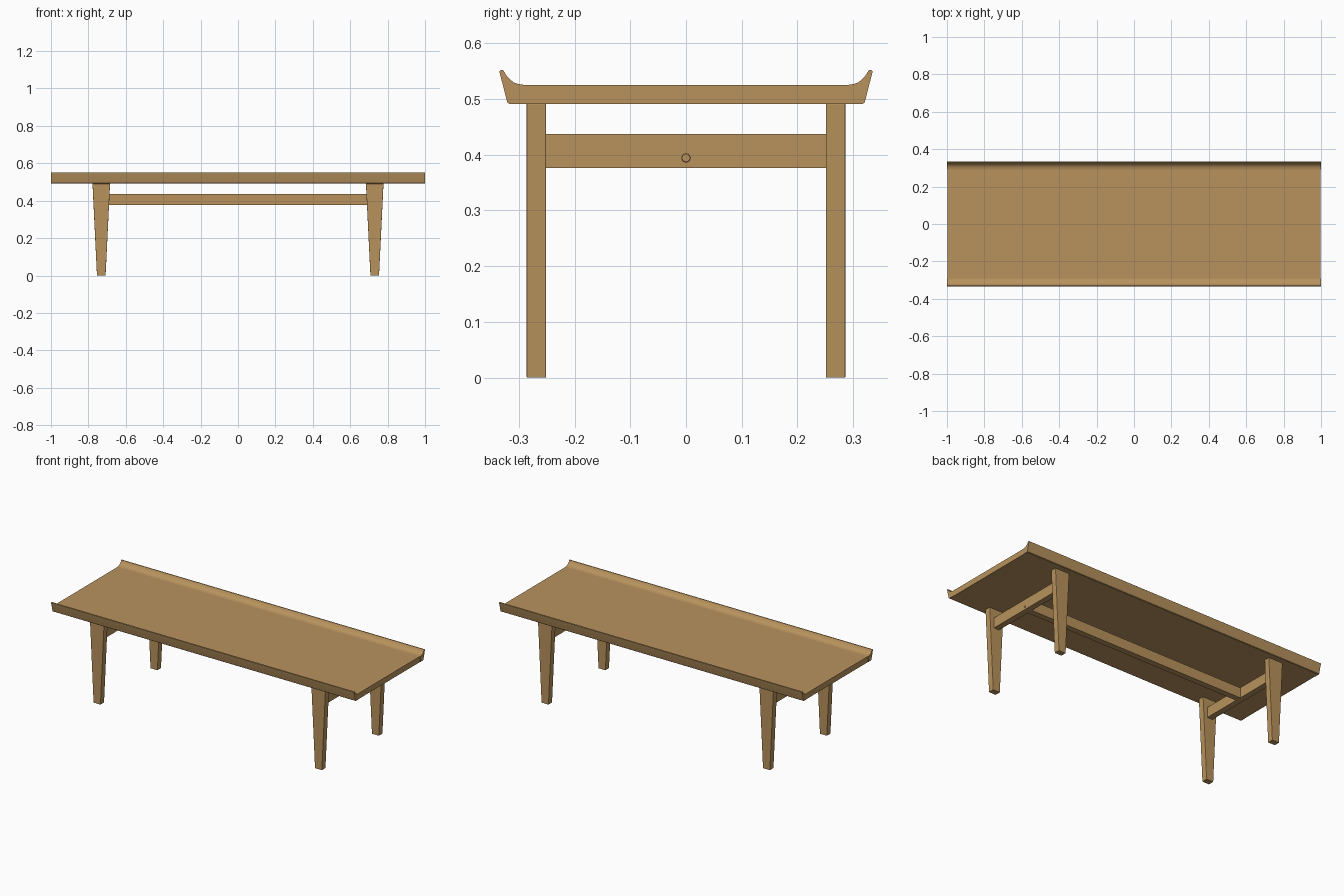
import bpy, bmesh, math
from mathutils import Vector

if "Cube" in bpy.data.objects:
    bpy.data.objects.remove(bpy.data.objects["Cube"])

wood = bpy.data.materials.new("warm wood")
wood.diffuse_color = (0.48, 0.29, 0.11, 1)
wood.use_nodes = True
wood.node_tree.nodes["Principled BSDF"].inputs["Base Color"].default_value = wood.diffuse_color


def make(name, bm, bevel=0.0):
    bmesh.ops.recalc_face_normals(bm, faces=bm.faces)
    me = bpy.data.meshes.new(name)
    bm.to_mesh(me)
    bm.free()
    me.materials.append(wood)
    ob = bpy.data.objects.new(name, me)
    bpy.context.collection.objects.link(ob)
    if bevel:
        m = ob.modifiers.new("soft edges", 'BEVEL')
        m.width, m.segments, m.limit_method = bevel, 2, 'ANGLE'
        m.angle_limit = math.radians(40)
    return ob


def prism(name, points, sweep, bevel=0.0):
    """Extrude a closed outline along the sweep vector."""
    bm = bmesh.new()
    face = bm.faces.new([bm.verts.new(p) for p in points])
    ext = bmesh.ops.extrude_face_region(bm, geom=[face])
    bmesh.ops.translate(bm, vec=Vector(sweep),
                        verts=[v for v in ext["geom"] if isinstance(v, bmesh.types.BMVert)])
    return make(name, bm, bevel)


def box(name, x0, x1, y0, y1, z0, z1, bevel=0.0):
    return prism(name, [(x0, y0, z0), (x1, y0, z0), (x1, y1, z0), (x0, y1, z0)],
                 (0, 0, z1 - z0), bevel)


# Flat top board
box("top_board", -0.998, 0.998, -0.291, 0.291, 0.491, 0.525)

# Flared lips along both long sides
lip = [(0.291, 0.491), (0.317, 0.491), (0.3205, 0.4935), (0.334, 0.546),
       (0.3345, 0.550), (0.332, 0.552), (0.328, 0.5515), (0.325, 0.547),
       (0.321, 0.540), (0.315, 0.534), (0.308, 0.529), (0.300, 0.5265), (0.291, 0.525)]
for s, side in ((-1, "front"), (1, "back")):
    ob = prism(side + "_lip", [(-1, s * y, z) for y, z in lip], (2, 0, 0))
    bpy.context.view_layer.objects.active = ob
    ob.select_set(True)
    bpy.ops.object.shade_smooth_by_angle(angle=math.radians(35))
    ob.select_set(False)

LEG_X = 0.731
for sx, end in ((-1, "left"), (1, "right")):
    # Legs tapering toward the floor
    for sy, side in ((-1, "front"), (1, "back")):
        outline = [(-0.023, 0), (0.023, 0), (0.047, 0.491), (-0.047, 0.491)]
        prism(f"{side}_{end}_leg", [(sx * LEG_X + x, sy * 0.251, z) for x, z in outline],
              (0, sy * 0.035, 0), 0.0015)

    # Cross rail between each pair of legs
    box(end + "_cross_rail", sx * LEG_X - 0.0175, sx * LEG_X + 0.0175,
        -0.251, 0.251, 0.376, 0.437)

    # Screw head with a slot on the outer face
    bm = bmesh.new()
    bmesh.ops.create_cone(bm, cap_ends=True, segments=20, radius1=0.008, radius2=0.007, depth=0.002)
    for v in bm.verts:
        x, y, z = v.co
        v.co = (sx * (LEG_X + 0.0182 + z), y, 0.394 + x)
    make(end + "_screw_head", bm)
    xs = sx * (LEG_X + 0.0194)
    box(end + "_screw_slot", xs - 0.0004, xs + 0.0004, -0.004, 0.004, 0.3932, 0.3948)

# Long stretcher joining the cross rails
box("long_stretcher", -LEG_X + 0.0175, LEG_X - 0.0175, -0.0175, 0.0175, 0.376, 0.437)
